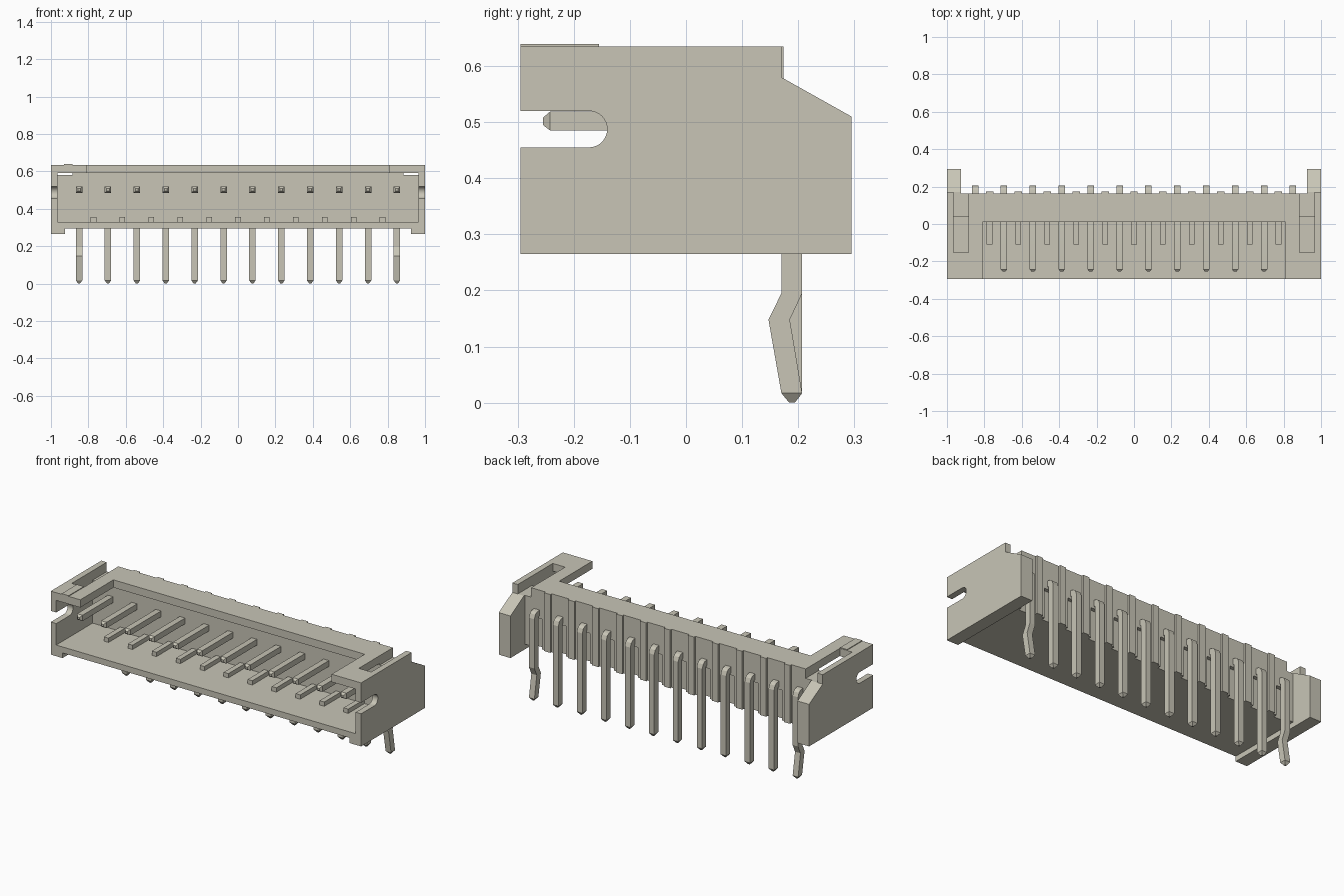
import bpy, bmesh, math

cube = bpy.data.objects.get("Cube")
if cube:
    bpy.data.objects.remove(cube, do_unlink=True)

# One warm grey plastic for every part
mat = bpy.data.materials.new("warm_grey")
mat.use_nodes = True
colour = (0.58, 0.56, 0.47, 1)
mat.diffuse_color = colour
mat.node_tree.nodes["Principled BSDF"].inputs["Base Color"].default_value = colour

PITCH, COUNT = 0.1545, 12
pin_xs = [(i - (COUNT - 1) / 2) * PITCH for i in range(COUNT)]
gap_xs = [x + PITCH / 2 for x in pin_xs[:-1]]


def finish(name, bm):
    bmesh.ops.recalc_face_normals(bm, faces=bm.faces)
    mesh = bpy.data.meshes.new(name)
    bm.to_mesh(mesh)
    bm.free()
    mesh.materials.append(mat)
    obj = bpy.data.objects.new(name, mesh)
    bpy.context.collection.objects.link(obj)
    return obj


def loft(bm, rings):
    """Skin a row of equal rings and cap both ends."""
    rows = [[bm.verts.new(p) for p in ring] for ring in rings]
    n = len(rows[0])
    for a, b in zip(rows, rows[1:]):
        for i in range(n):
            j = (i + 1) % n
            bm.faces.new((a[i], a[j], b[j], b[i]))
    bm.faces.new(rows[0])
    bm.faces.new(rows[-1])


def prism(name, profile, *spans):
    """Extrude a (y, z) profile along each x span."""
    bm = bmesh.new()
    for x0, x1 in spans:
        loft(bm, [[(x, y, z) for y, z in profile] for x in (x0, x1)])
    return finish(name, bm)


def boxes(name, y0, y1, z0, z1, *spans):
    return prism(name, [(y0, z0), (y1, z0), (y1, z1), (y0, z1)], *spans)


def around(xs, half):
    return [(x - half, x + half) for x in xs]


def combine(target, other, operation):
    mod = target.modifiers.new(operation.lower(), 'BOOLEAN')
    mod.object, mod.operation, mod.solver = other, operation, 'EXACT'
    bpy.context.view_layer.objects.active = target
    bpy.ops.object.modifier_apply(modifier=mod.name)
    bpy.data.objects.remove(other, do_unlink=True)


# Housing: central block joined to the two stepped side walls
housing = boxes("housing", -0.295, 0.162, 0.295, 0.635, (-0.95, 0.95))
side = [(-0.295, 0.265), (0.295, 0.265), (0.295, 0.51),
        (0.17, 0.58), (0.17, 0.635), (-0.295, 0.635)]
combine(housing, prism("side_walls", side, (-1, -0.925), (0.925, 1)), 'UNION')

# Front cavity, open top window, and top slots beside the end walls
combine(housing, boxes("cavity", -0.4, 0.04, 0.33, 0.59, (-0.965, 0.965)), 'DIFFERENCE')
combine(housing, boxes("window", -0.4, 0.01, 0.5, 0.7, (-0.81, 0.81)), 'DIFFERENCE')
combine(housing, boxes("top_slots", -0.152, 0.4, 0.58, 0.7,
                       (-0.965, -0.885), (0.885, 0.965)), 'DIFFERENCE')

# Round-ended slot through both side walls
r, zc, yc = 0.0325, 0.4875, -0.173
slot = [(-0.4, zc - r)]
for i in range(17):
    a = math.pi * (i / 16 - 0.5)
    slot.append((yc + r * math.cos(a), zc + r * math.sin(a)))
slot.append((-0.4, zc + r))
combine(housing, prism("side_slot", slot, (-1.1, 1.1)), 'DIFFERENCE')

# Shallow recesses behind the pin legs
combine(housing, boxes("recesses", 0.14, 0.4, 0.2, 0.47,
                       *around(pin_xs, 0.036)), 'DIFFERENCE')

# Rear ribs, cavity floor ribs and the raised corner mark
boxes("rear_ribs", 0.155, 0.174, 0.295, 0.635, *around(gap_xs, 0.02))
boxes("floor_ribs", -0.11, 0.045, 0.325, 0.355, *around(gap_xs, 0.015))
boxes("corner_mark", -0.295, -0.155, 0.63, 0.639, (-0.93, -0.885))

# Pins: inner and outer (y, z) edge points with half width
W = 0.0175
head = [((-0.255, 0.495), (-0.255, 0.508), 0.007),
        ((-0.242, 0.485), (-0.242, 0.519), W),
        ((0.165, 0.485), (0.165, 0.519), W),
        ((0.168, 0.484), (0.184, 0.515), W),
        ((0.17, 0.482), (0.198, 0.505), W),
        ((0.17, 0.478), (0.207, 0.482), W)]
kink = [((0.17, 0.195), (0.207, 0.195), W),
        ((0.147, 0.148), (0.185, 0.148), W)]
tail = [((0.17, 0.017), (0.207, 0.017), W),
        ((0.184, 0), (0.194, 0), 0.005)]

for i, x in enumerate(pin_xs):
    bend = kink if i in (0, COUNT - 1) else []
    bm = bmesh.new()
    loft(bm, [[(x - h, *a), (x + h, *a), (x + h, *b), (x - h, *b)]
              for a, b, h in head + bend + tail])
    finish(f"pin_{i + 1}", bm)

# Smooth only the shallow curves
bpy.ops.object.select_all(action='DESELECT')
for obj in bpy.context.collection.objects:
    if obj.type == 'MESH' and (obj.name == "housing" or obj.name.startswith("pin_")):
        obj.select_set(True)
bpy.context.view_layer.objects.active = housing
bpy.ops.object.shade_smooth_by_angle(angle=math.radians(20))
